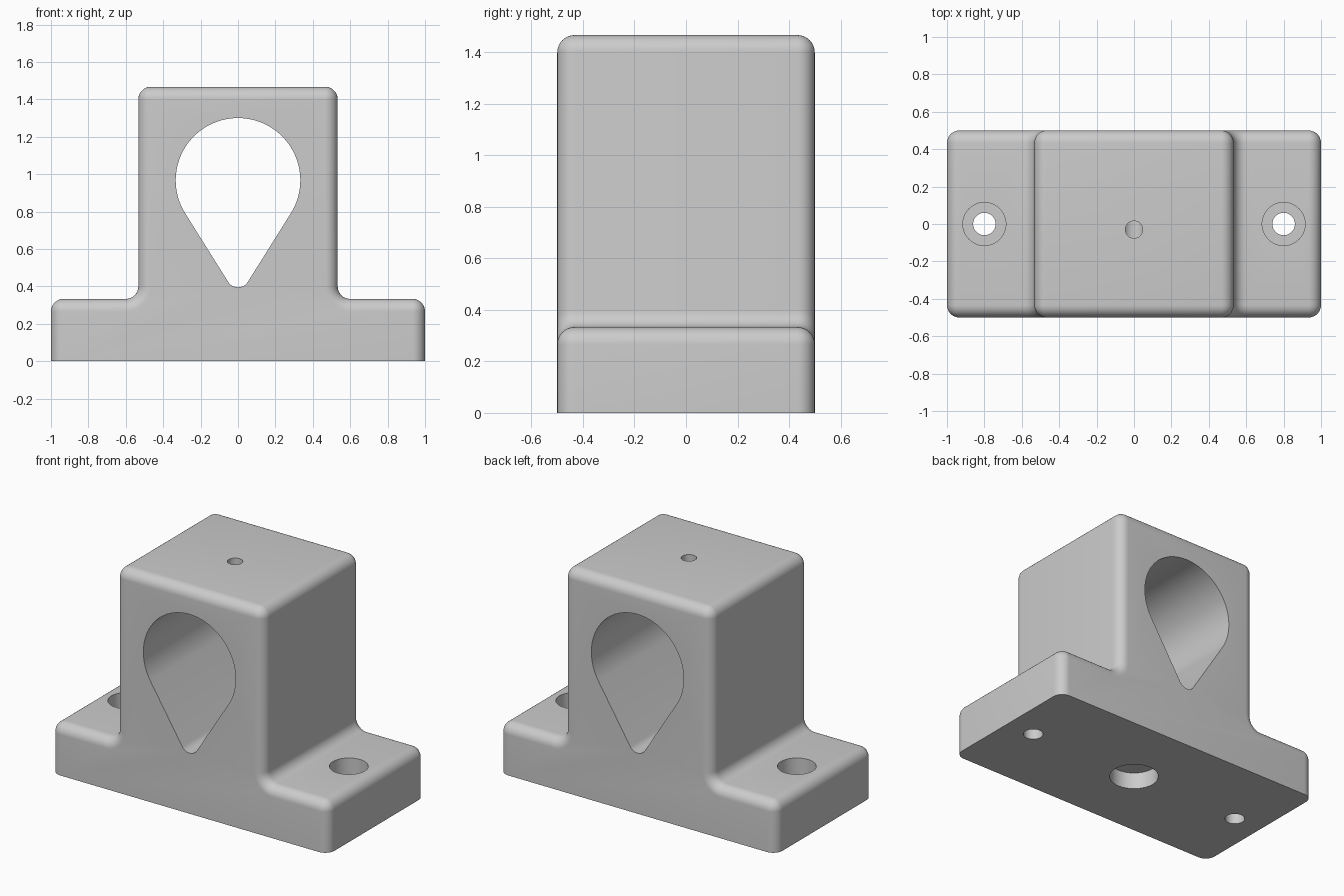
import bpy, bmesh
from math import sin, cos, asin, pi, radians

cube = bpy.data.objects.get("Cube")
if cube:
    bpy.data.objects.remove(cube, do_unlink=True)

grey = bpy.data.materials.new("plain grey")
grey.use_nodes = True
grey.diffuse_color = (0.6, 0.6, 0.6, 1)
grey.node_tree.nodes["Principled BSDF"].inputs["Base Color"].default_value = (0.6, 0.6, 0.6, 1)

FILLET = 0.067
HALF_DEPTH = 0.5
BASE_TOP = 0.333
POST_HALF, POST_TOP = 0.533, 1.467


def arc(cx, cz, r, start, end, steps):
    """Points along an arc, angles in radians."""
    return [(cx + r * cos(start + (end - start) * i / steps),
             cz + r * sin(start + (end - start) * i / steps)) for i in range(steps + 1)]


def loft(name, sections):
    """Solid through matching outlines given as (y, [(x, z), ...])."""
    bm = bmesh.new()
    rings = [[bm.verts.new((x, y, z)) for x, z in pts] for y, pts in sections]
    n = len(rings[0])
    for a, b in zip(rings, rings[1:]):
        for i in range(n):
            j = (i + 1) % n
            bm.faces.new((a[i], a[j], b[j], b[i]))
    bm.faces.new(rings[0])
    bm.faces.new(rings[-1][::-1])
    bmesh.ops.remove_doubles(bm, verts=bm.verts, dist=1e-5)
    bmesh.ops.recalc_face_normals(bm, faces=bm.faces)
    mesh = bpy.data.meshes.new(name)
    bm.to_mesh(mesh)
    bm.free()
    mesh.materials.append(grey)
    obj = bpy.data.objects.new(name, mesh)
    bpy.context.collection.objects.link(obj)
    return obj


def body_outline(inset):
    """Base and post outline, moved inwards, flat underneath."""
    r = FILLET
    half = [(1 - inset, 0)]
    half += arc(1 - r, BASE_TOP - r, r - inset, 0, pi / 2, 8)
    half += arc(POST_HALF + r, BASE_TOP + r, r + inset, 1.5 * pi, pi, 8)
    half += arc(POST_HALF - r, POST_TOP - r, r - inset, 0, pi / 2, 8)
    return half + [(-x, z) for x, z in reversed(half)]


# Body with rounded front and back edges
angles = [radians(90 * i / 8) for i in range(9)]
front = [(-HALF_DEPTH + FILLET * (1 - sin(a)), body_outline(FILLET * (1 - cos(a))))
         for a in reversed(angles)]
back = [(-y, pts) for y, pts in reversed(front)]
body = loft("bearing_block", front + back)

# Teardrop bore: large and small circles joined by tangents
BORE_Z, BORE_R, TIP_Z, TIP_R = 0.967, 0.333, 0.457, 0.062
phi = asin((BORE_R - TIP_R) / (BORE_Z - TIP_Z))
teardrop = (arc(0, BORE_Z, BORE_R, -phi, pi + phi, 72)
            + arc(0, TIP_Z, TIP_R, pi + phi, 2 * pi - phi, 12))
cutters = [loft("bore_cutter", [(-0.7, teardrop), (0.7, teardrop)])]


def hole(name, x, y, r, bottom, top):
    bpy.ops.mesh.primitive_cylinder_add(vertices=48, radius=r, depth=top - bottom,
                                        location=(x, y, (top + bottom) / 2))
    obj = bpy.context.object
    obj.name = name
    obj.data.materials.append(grey)
    cutters.append(obj)


# Screw holes with counterbores, oil hole and underside recess
for side, x in (("left", 0.8), ("right", -0.8)):
    hole(side + "_counterbore_cutter", x, 0, 0.115, 0.167, 0.5)
    hole(side + "_screw_cutter", x, 0, 0.06, -0.1, 0.4)
hole("oil_hole_cutter", 0, -0.03, 0.046, 1.0, 1.6)
hole("underside_recess_cutter", 0, 0, 0.148, -0.1, 0.11)

# Cut every opening
bpy.ops.object.select_all(action='DESELECT')
bpy.context.view_layer.objects.active = body
body.select_set(True)
for cutter in cutters:
    cutter.hide_render = True
    mod = body.modifiers.new(cutter.name, 'BOOLEAN')
    mod.operation = 'DIFFERENCE'
    mod.solver = 'EXACT'
    mod.object = cutter
    bpy.ops.object.modifier_apply(modifier=mod.name)
    bpy.data.objects.remove(cutter, do_unlink=True)

bpy.ops.object.shade_smooth_by_angle(angle=radians(30))
